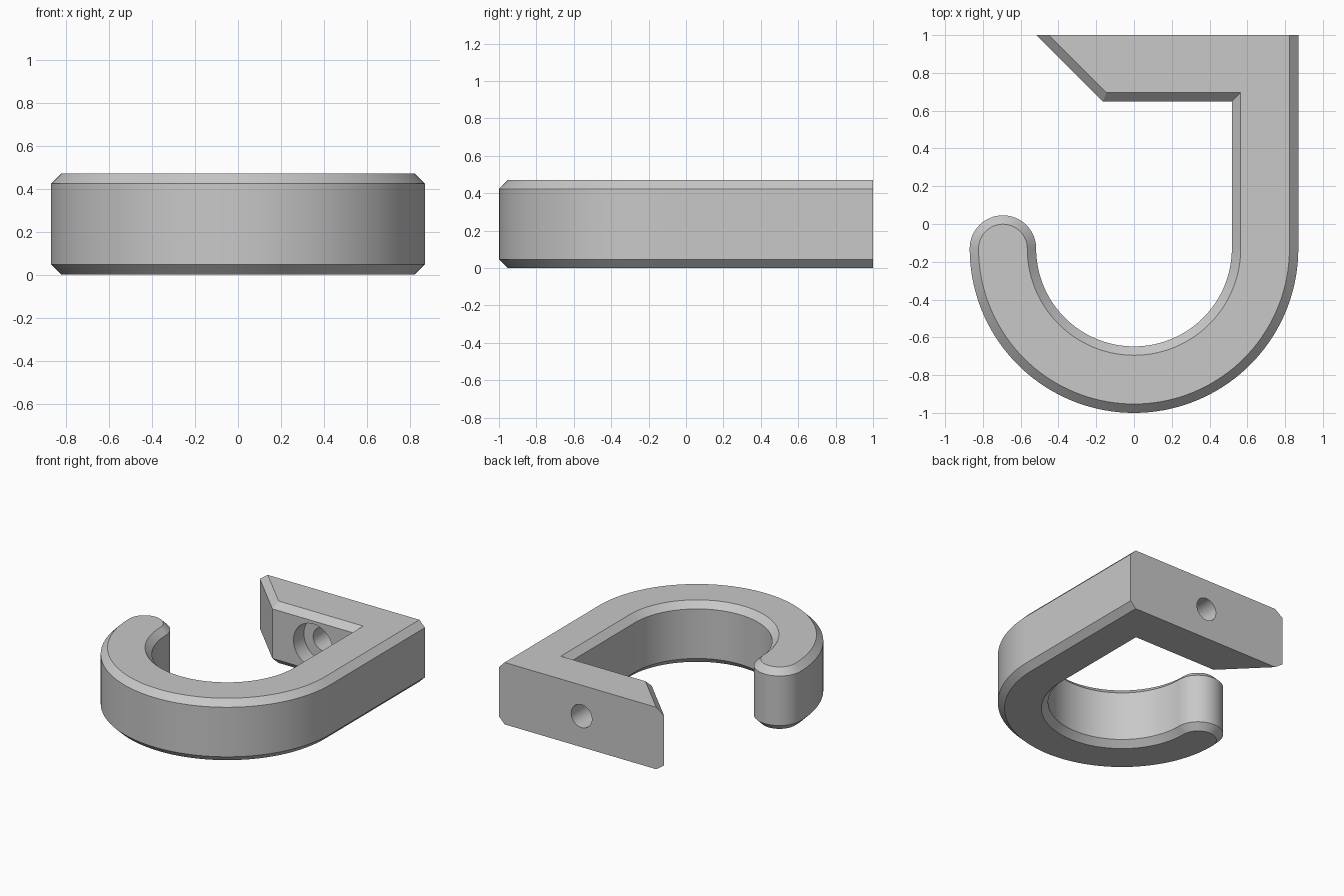
import bpy, bmesh
from math import cos, sin, pi, sqrt

cube = bpy.data.objects.get("Cube")
if cube:
    bpy.data.objects.remove(cube, do_unlink=True)

OUTER, INNER = 0.87, 0.518        # hook radii
TIP = (OUTER - INNER) / 2         # radius of the rounded tip
BEND_Y = OUTER - 1                # centre of the bend
BAR_Y = 0.648                     # inner face of the mounting bar
HEIGHT, CHAMFER = 0.47, 0.047
HOLE_X = 0.177

# Plain grey material
grey = bpy.data.materials.new("grey")
grey.use_nodes = True
colour = (0.58, 0.58, 0.58, 1)
grey.diffuse_color = colour
grey.node_tree.nodes["Principled BSDF"].inputs["Base Color"].default_value = colour


def arc(cx, radius, start, end, steps):
    angles = [start + (end - start) * i / steps for i in range(steps + 1)]
    return [(cx + radius * cos(a), BEND_Y + radius * sin(a)) for a in angles]


def outline(d):
    """Hook outline inset by d; the wall face at y = 1 stays in place."""
    slant = 0.483 + d * sqrt(2)   # x + y along the slanted bar end
    pts = [(OUTER - d, 1)]
    pts += arc(0, OUTER - d, 0, -pi, 72)
    pts += arc(TIP - OUTER, TIP - d, pi, 0, 32)[1:-1]
    pts += arc(0, INNER + d, pi, 2 * pi, 72)
    pts += [(INNER + d, BAR_Y + d), (slant - BAR_Y - d, BAR_Y + d), (slant - 1, 1)]
    return pts


# Hook body: stacked outlines with chamfered top and bottom
bm = bmesh.new()
levels = [(0, CHAMFER), (CHAMFER, 0), (HEIGHT - CHAMFER, 0), (HEIGHT, CHAMFER)]
rings = [[bm.verts.new((x, y, z)) for x, y in outline(d)] for z, d in levels]
for low, high in zip(rings, rings[1:]):
    for i in range(len(low)):
        bm.faces.new((low[i - 1], low[i], high[i], high[i - 1]))
bm.faces.new(rings[0])
bm.faces.new(rings[-1])
bmesh.ops.recalc_face_normals(bm, faces=bm.faces)
mesh = bpy.data.meshes.new("hook")
bm.to_mesh(mesh)
bm.free()
mesh.materials.append(grey)
hook = bpy.data.objects.new("hook", mesh)
bpy.context.collection.objects.link(hook)


# Screw hole and its counterbore
def drill(name, radius, y0, y1):
    bpy.ops.mesh.primitive_cylinder_add(
        vertices=48, radius=radius, depth=y1 - y0,
        location=(HOLE_X, (y0 + y1) / 2, HEIGHT / 2), rotation=(pi / 2, 0, 0))
    cutter = bpy.context.object
    cutter.name = name
    cutter.data.materials.append(grey)
    mod = hook.modifiers.new(name, 'BOOLEAN')
    mod.operation, mod.solver, mod.object = 'DIFFERENCE', 'EXACT', cutter
    bpy.ops.object.select_all(action='DESELECT')
    hook.select_set(True)
    bpy.context.view_layer.objects.active = hook
    bpy.ops.object.modifier_apply(modifier=name)
    bpy.data.objects.remove(cutter, do_unlink=True)


drill("screw_hole", 0.087, 0.5, 1.2)
drill("counterbore", 0.165, 0.5, BAR_Y + 0.125)

bpy.ops.object.shade_smooth_by_angle(angle=pi / 6)
